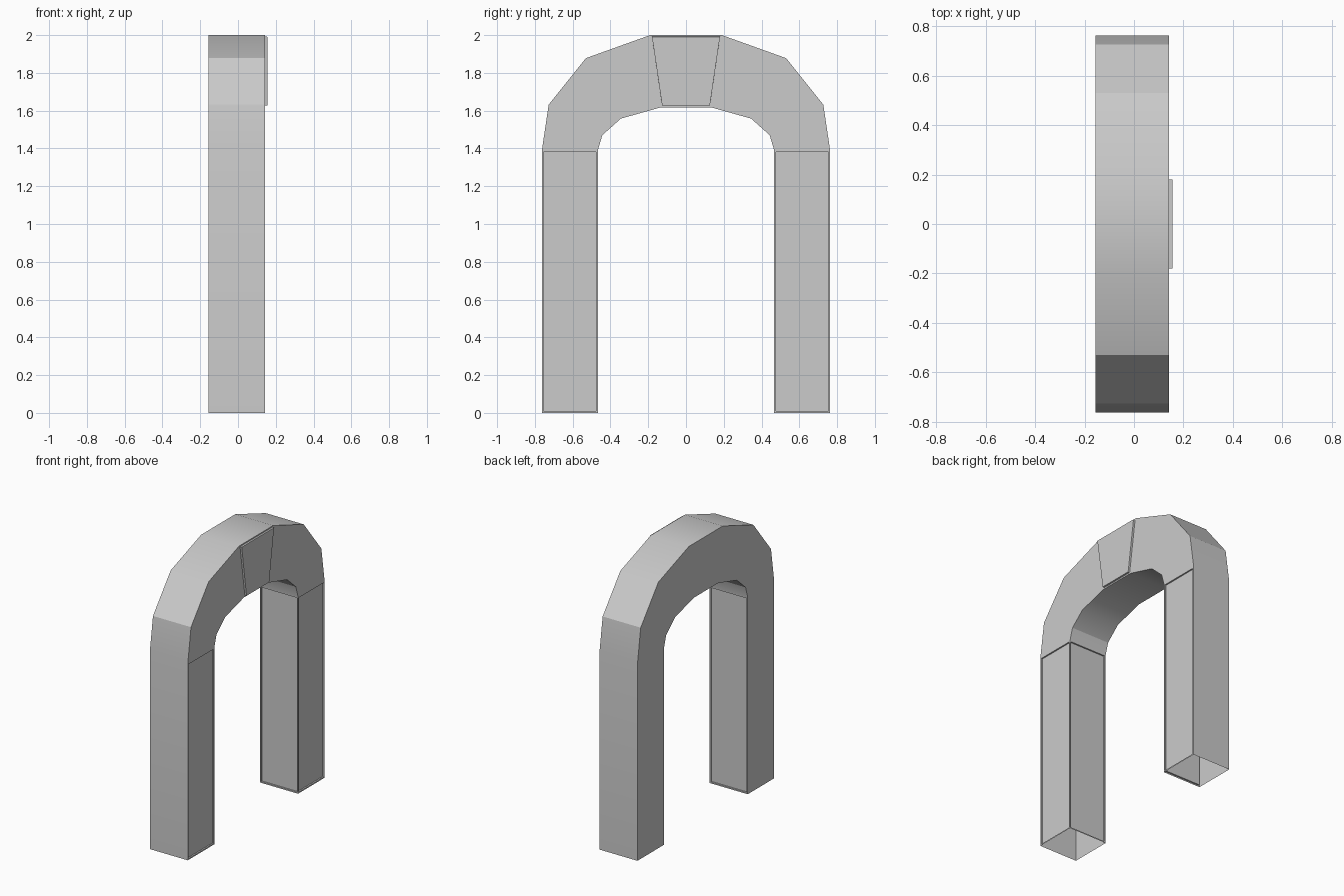
import bpy, bmesh, math

if "Cube" in bpy.data.objects:
    bpy.data.objects.remove(bpy.data.objects["Cube"])

X_BACK, X_FRONT = -0.155, 0.142
BORDER, RECESS, RAISE = 0.013, 0.01, 0.013

# Half profiles (y, z) running from the foot up to the keystone edge
OUTER = [(0.763, 0), (0.763, 1.39), (0.727, 1.632), (0.53, 1.878), (0.19, 2.0)]
INNER = [(0.467, 0), (0.467, 1.39), (0.443, 1.47), (0.345, 1.558), (0.135, 1.617)]


def mirrored(half):
    return half + [(-y, z) for y, z in reversed(half)]


def panel(bm, face, depth):
    """Inset a face by the border, then push it straight in or out."""
    bmesh.ops.inset_individual(bm, faces=[face], thickness=BORDER, depth=0)
    bmesh.ops.inset_individual(bm, faces=[face], thickness=0.0003, depth=depth)


# Sweep a four-cornered section along the arch, feet left open
bm = bmesh.new()
rings = []
for (yo, zo), (yi, zi) in zip(mirrored(OUTER), mirrored(INNER)):
    rings.append([bm.verts.new(c) for c in (
        (X_BACK, yo, zo), (X_FRONT, yo, zo), (X_FRONT, yi, zi), (X_BACK, yi, zi))])

sections = []
for a, b in zip(rings, rings[1:]):
    # face order: outer, front, inner, back
    sections.append([bm.faces.new((a[i], a[(i + 1) % 4], b[(i + 1) % 4], b[i]))
                     for i in range(4)])
bm.normal_update()
if sections[0][1].normal.x < 0:
    bmesh.ops.reverse_faces(bm, faces=bm.faces[:])
    bm.normal_update()

# Sunken panels on the front and inner faces of both legs
for leg in (sections[0], sections[-1]):
    panel(bm, leg[1], -RECESS)
    panel(bm, leg[2], -RECESS)

# Raised keystone on the front
panel(bm, sections[4][1], RAISE)

mesh = bpy.data.meshes.new("arch")
bm.to_mesh(mesh)
bm.free()
arch = bpy.data.objects.new("arch", mesh)
bpy.context.collection.objects.link(arch)

# Smooth the gentle bends, keep the corners crisp
bpy.context.view_layer.objects.active = arch
arch.select_set(True)
bpy.ops.object.shade_smooth_by_angle(angle=math.radians(30))
